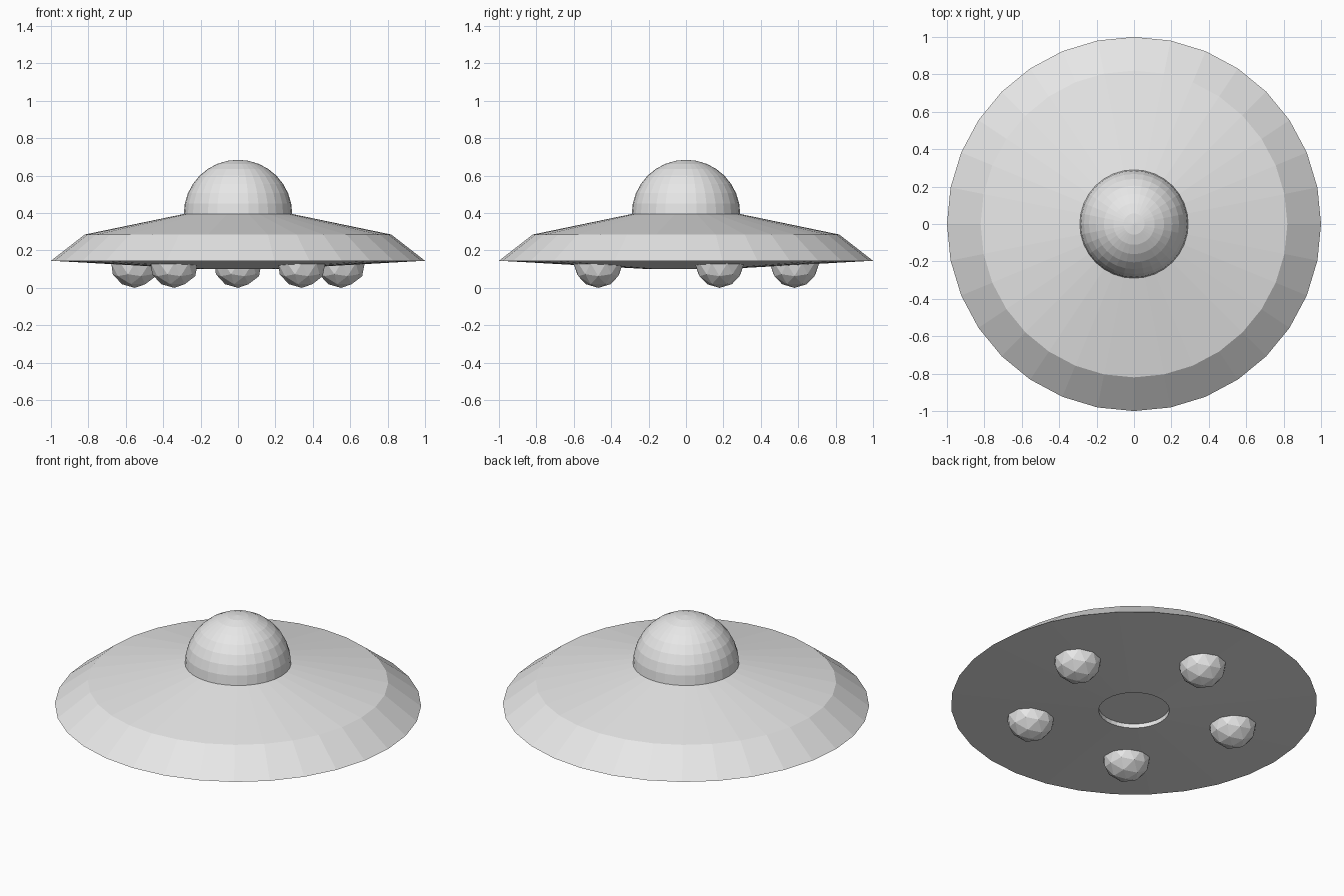
import bpy, bmesh
from math import sin, cos, pi, radians

default = bpy.data.objects.get("Cube")
if default:
    bpy.data.objects.remove(default, do_unlink=True)

# One plain grey for the whole craft
grey = bpy.data.materials.new("light_grey")
grey.use_nodes = True
grey.diffuse_color = (0.8, 0.8, 0.8, 1)
grey.node_tree.nodes["Principled BSDF"].inputs["Base Color"].default_value = (0.8, 0.8, 0.8, 1)


def make_object(name, bm):
    mesh = bpy.data.meshes.new(name)
    bmesh.ops.recalc_face_normals(bm, faces=bm.faces)
    bm.to_mesh(mesh)
    bm.free()
    mesh.materials.append(grey)
    obj = bpy.data.objects.new(name, mesh)
    bpy.context.collection.objects.link(obj)
    return obj


def lathe(name, profile, sides=32):
    """Spin (radius, z) points around z; zero radius closes to a pole."""
    bm = bmesh.new()
    rings = []
    for r, z in profile:
        if r == 0:
            rings.append([bm.verts.new((0, 0, z))] * sides)
        else:
            rings.append([bm.verts.new((r * cos(2 * pi * i / sides), r * sin(2 * pi * i / sides), z))
                          for i in range(sides)])
    for a, b in zip(rings, rings[1:]):
        for i in range(sides):
            j = (i + 1) % sides
            corners = dict.fromkeys((a[i], a[j], b[j], b[i]))
            bm.faces.new(list(corners))
    return make_object(name, bm)


# Saucer body with a shallow round recess underneath
lathe("saucer_body", [(0, 0.125), (0.193, 0.125), (0.193, 0.1), (1, 0.145),
                      (0.82, 0.285), (0.28, 0.397), (0, 0.397)])

# Cockpit dome
dome_radius, dome_base = 0.29, 0.395
lathe("cockpit_dome", [(dome_radius * cos(pi * k / 16) if k < 8 else 0,
                        dome_base + dome_radius * sin(pi * k / 16)) for k in range(9)])

# Five faceted landing pods in a ring
for n in range(5):
    angle = radians(90 + 72 * n)
    bm = bmesh.new()
    bmesh.ops.create_icosphere(bm, subdivisions=2, radius=0.132)
    pod = make_object(f"landing_pod_{n + 1}", bm)
    pod.location = (0.58 * cos(angle), 0.58 * sin(angle), 0.132)
